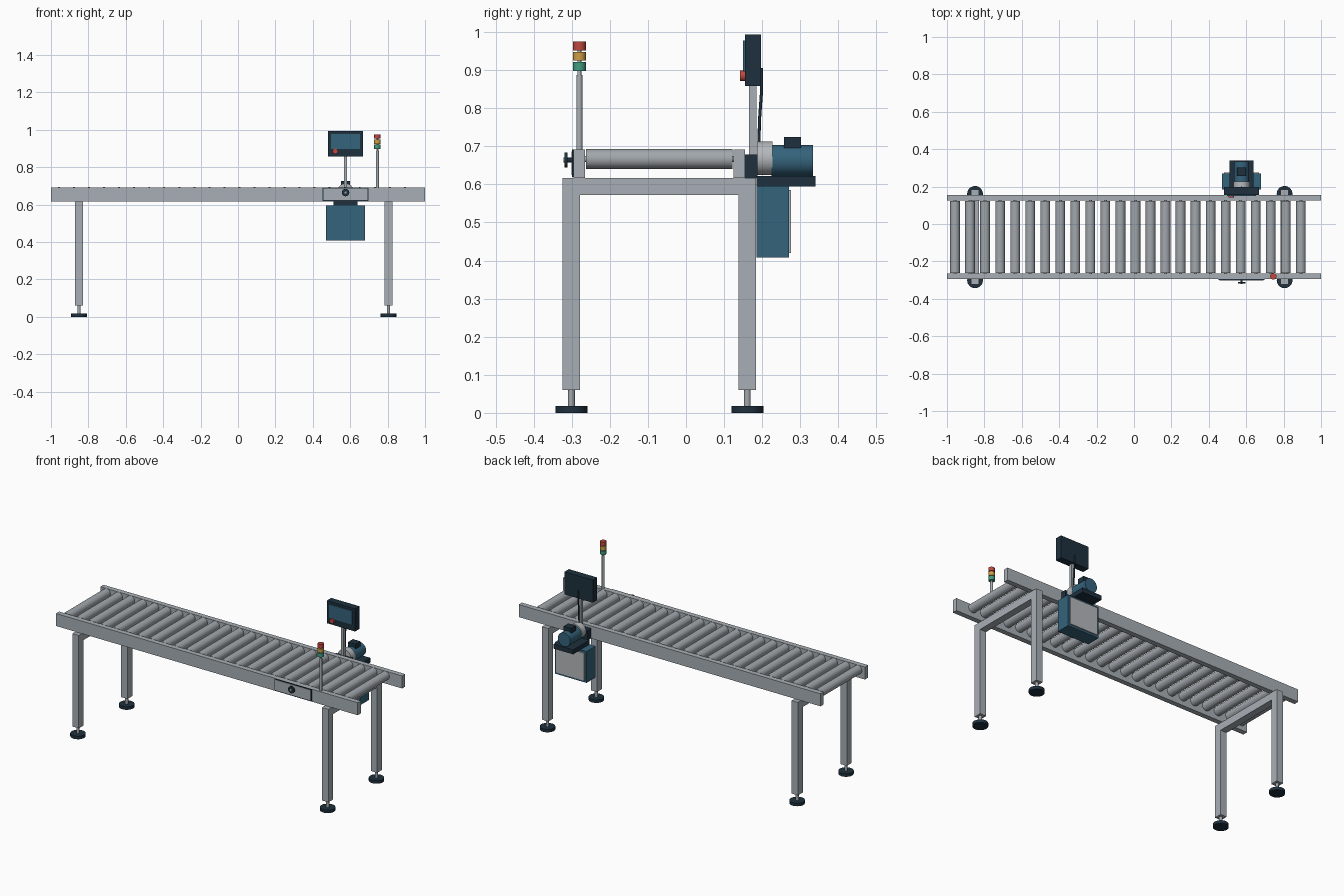
import bpy, bmesh, math
from mathutils import Vector

if "Cube" in bpy.data.objects:
    bpy.data.objects.remove(bpy.data.objects["Cube"])


def mat(name, r, g, b):
    m = bpy.data.materials.new(name)
    m.diffuse_color = (r, g, b, 1)
    m.use_nodes = True
    m.node_tree.nodes["Principled BSDF"].inputs["Base Color"].default_value = m.diffuse_color
    return m


STEEL = mat("frame grey", 0.39, 0.43, 0.46)
ROLLER = mat("roller grey", 0.36, 0.39, 0.42)
PALE = mat("pale grey", 0.46, 0.48, 0.50)
NAVY = mat("dark navy", 0.013, 0.030, 0.048)
TEAL = mat("blue teal", 0.035, 0.125, 0.20)
RED = mat("signal red", 0.52, 0.065, 0.05)
AMBER = mat("signal amber", 0.62, 0.34, 0.06)
GREEN = mat("signal green", 0.055, 0.33, 0.22)


def finish(name, bm, m):
    bmesh.ops.recalc_face_normals(bm, faces=bm.faces)
    me = bpy.data.meshes.new(name)
    bm.to_mesh(me)
    bm.free()
    me.materials.append(m)
    ob = bpy.data.objects.new(name, me)
    bpy.context.collection.objects.link(ob)
    return ob


def box(name, x, y, z, m):
    """Box from (min, max) pairs."""
    bm = bmesh.new()
    bmesh.ops.create_cube(bm, size=1)
    for v in bm.verts:
        v.co = Vector([(a + b) / 2 + c * (b - a) for (a, b), c in zip((x, y, z), v.co)])
    return finish(name, bm, m)


def rod(name, start, end, r, m, sides=32):
    """Smooth cylinder between two points."""
    a, b = Vector(start), Vector(end)
    bm = bmesh.new()
    bmesh.ops.create_cone(bm, cap_ends=True, segments=sides, radius1=r, radius2=r,
                          depth=(b - a).length)
    rot = Vector((0, 0, 1)).rotation_difference(b - a).to_matrix()
    for v in bm.verts:
        v.co = rot @ v.co + (a + b) / 2
    for f in bm.faces:
        f.smooth = len(f.verts) == 4
    ob = finish(name, bm, m)
    ob.data.set_sharp_from_angle(angle=math.radians(40))
    return ob


# Side rails
box("front_rail", (-1, 1), (-0.295, -0.265), (0.617, 0.692), STEEL)
box("back_rail", (-1, 1), (0.125, 0.155), (0.617, 0.692), STEEL)

# Rollers with thin axles
for i in range(24):
    x = -0.957 + i * 0.0804
    rod("roller", (x, -0.262, 0.667), (x, 0.122, 0.667), 0.026, ROLLER)
    rod("roller_axle", (x, -0.27, 0.667), (x, 0.13, 0.667), 0.008, STEEL, 12)

# Leg frames with adjustable feet
for x in (-0.85, 0.805):
    span = (x - 0.021, x + 0.021)
    box("cross_beam", span, (-0.279, 0.138), (0.572, 0.617), STEEL)
    for y in (-0.301, 0.161):
        box("leg", span, (y - 0.023, y + 0.023), (0.06, 0.617), STEEL)
        rod("foot_stem", (x, y, 0.015), (x, y, 0.06), 0.009, ROLLER, 16)
        rod("foot_pad", (x, y, 0), (x, y, 0.018), 0.042, NAVY)

# Front drive panel with knob
box("panel_backing", (0.452, 0.698), (-0.299, -0.295), (0.62, 0.692), NAVY)
box("panel_plate", (0.457, 0.693), (-0.301, -0.299), (0.625, 0.687), STEEL)
rod("knob_shaft", (0.575, -0.312, 0.664), (0.575, -0.299, 0.664), 0.006, NAVY, 16)
rod("knob", (0.575, -0.319, 0.664), (0.575, -0.311, 0.664), 0.02, NAVY)
rod("knob_cap", (0.575, -0.322, 0.664), (0.575, -0.319, 0.664), 0.006, ROLLER, 16)

# Signal tower
rod("tower_pole", (0.745, -0.28, 0.69), (0.745, -0.28, 0.887), 0.008, STEEL, 20)
rod("tower_core", (0.745, -0.28, 0.887), (0.745, -0.28, 0.972), 0.005, PALE, 12)
for name, z, m in (("green_lamp", 0.898, GREEN), ("amber_lamp", 0.925, AMBER),
                   ("red_lamp", 0.952, RED)):
    rod(name, (0.745, -0.28, z), (0.745, -0.28, z + 0.023), 0.017, m)

# Drive motor on its shelf
MX, MZ = 0.575, 0.663
box("motor_bracket", (0.52, 0.63), (0.155, 0.188), (0.617, 0.678), NAVY)
box("motor_shelf", (0.51, 0.64), (0.185, 0.34), (0.595, 0.622), NAVY)
rod("gear_housing", (MX, 0.187, 0.669), (MX, 0.227, 0.669), 0.044, PALE)
rod("motor_body", (MX, 0.225, MZ), (MX, 0.333, MZ), 0.041, TEAL)
box("terminal_box", (0.55, 0.60), (0.257, 0.302), (0.695, 0.725), NAVY)

# Electrical cabinet below the shelf
box("cabinet", (0.47, 0.68), (0.185, 0.27), (0.408, 0.596), TEAL)
box("cabinet_door", (0.482, 0.668), (0.27, 0.276), (0.42, 0.585), PALE)

# Control display on a post
box("display_post", (0.566, 0.584), (0.166, 0.185), (0.676, 0.87), STEEL)
box("display_housing", (0.48, 0.668), (0.155, 0.197), (0.858, 0.993), NAVY)
box("display_screen", (0.497, 0.651), (0.150, 0.155), (0.896, 0.978), TEAL)
rod("stop_button", (0.52, 0.142, 0.885), (0.52, 0.155, 0.885), 0.014, RED)

# Cable from motor to display
path = [(MX, 0.191, 0.69), (MX, 0.193, 0.77), (MX, 0.198, 0.84), (MX, 0.198, 0.905)]
for a, b in zip(path, path[1:]):
    rod("display_cable", a, b, 0.004, NAVY, 12)
